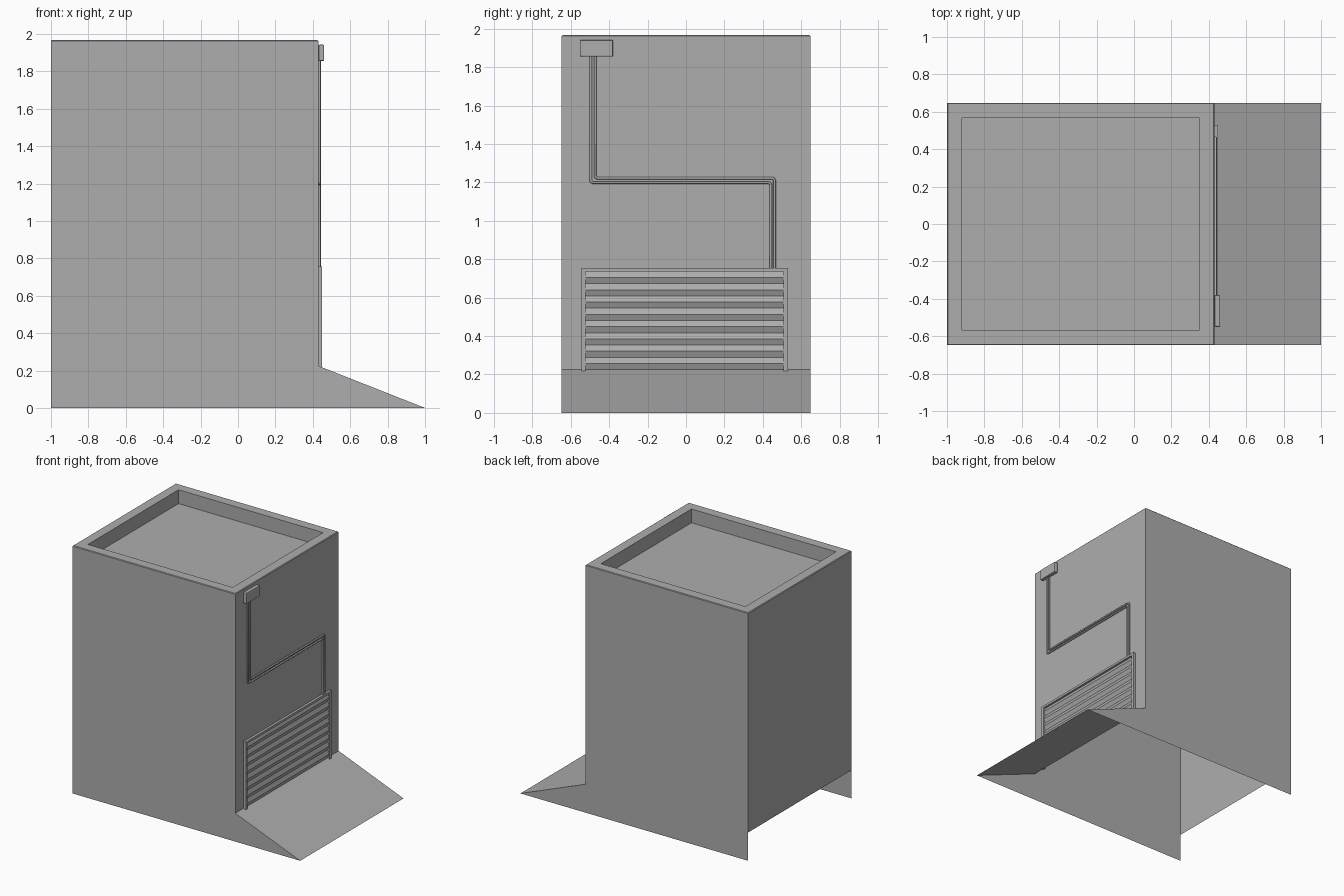
import bpy, bmesh
from mathutils import Vector

if "Cube" in bpy.data.objects:
    bpy.data.objects.remove(bpy.data.objects["Cube"], do_unlink=True)

SHADE = (0.42, 0.42, 0.42, 1)
grey = bpy.data.materials.new("mid grey")
grey.use_nodes = True
grey.diffuse_color = SHADE
grey.node_tree.nodes["Principled BSDF"].inputs["Base Color"].default_value = SHADE

BACK, WALL, TIP = -1.0, 0.43, 1.0     # x of far wall, vent wall and ramp tip
HALF, TOP, SILL = 0.648, 1.967, 0.225  # half depth, height, ramp top


def add_object(name, bm):
    mesh = bpy.data.meshes.new(name)
    bm.to_mesh(mesh)
    bm.free()
    mesh.materials.append(grey)
    obj = bpy.data.objects.new(name, mesh)
    bpy.context.collection.objects.link(obj)
    return obj


def box(name, low, high, bevel=0.0):
    low, high = Vector(low), Vector(high)
    bm = bmesh.new()
    bmesh.ops.create_cube(bm, size=1)
    for v in bm.verts:
        v.co = (low + high) / 2 + v.co * (high - low)
    obj = add_object(name, bm)
    if bevel:
        mod = obj.modifiers.new("soft edges", "BEVEL")
        mod.width = bevel
        mod.segments = 2
    return obj


# Hollow shell, open underneath, with a parapet and sunken roof
bm = bmesh.new()


def ring(inset, z):
    x0, x1, y = BACK + inset, WALL - inset, HALF - inset
    return [bm.verts.new(p) for p in ((x0, -y, z), (x1, -y, z), (x1, y, z), (x0, y, z))]


chamfer = 0.005
rings = [ring(0, TOP - chamfer), ring(chamfer, TOP), ring(0.08, TOP), ring(0.08, TOP - 0.11)]
for a, b in zip(rings, rings[1:]):
    for i in range(4):
        j = (i + 1) % 4
        bm.faces.new((a[i], a[j], b[j], b[i]))
bm.faces.new(rings[-1])

sides = []
for y, far, near in ((-HALF, rings[0][0], rings[0][1]), (HALF, rings[0][3], rings[0][2])):
    foot, tip, sill, back = [bm.verts.new((x, y, z)) for x, z in
                             ((BACK, 0), (TIP, 0), (WALL, SILL), (BACK, SILL))]
    outline = [foot, tip, sill, near, far, back]
    bm.faces.new(outline if y < 0 else outline[::-1])
    sides.append(outline)
f, b = sides
bm.faces.new((f[1], b[1], b[2], f[2]))   # ramp
bm.faces.new((f[2], b[2], b[3], f[3]))   # vent wall
bm.faces.new((b[5], f[5], f[4], b[4]))   # far wall, stops above the ground
add_object("shell", bm)

# Louvred vent: frame plus a sawtooth profile swept across it
V0, V1, VTOP, OUT = -0.545, 0.53, 0.755, 0.45
RIM = 0.022
box("vent_frame_front", (WALL, V0, SILL - 0.01), (OUT, V0 + RIM, VTOP))
box("vent_frame_back", (WALL, V1 - RIM, SILL - 0.01), (OUT, V1, VTOP))
box("vent_frame_top", (WALL, V0 + RIM, VTOP - 0.018), (OUT, V1 - RIM, VTOP))

bm = bmesh.new()
count = 8
step = (VTOP - 0.018 - SILL) / count
profile = [(WALL + 0.003, VTOP - 0.018)]
for i in range(count):
    z = VTOP - 0.018 - i * step
    profile += [(OUT - 0.004, z - step * 0.5), (WALL + 0.003, z - step)]
rows = [[bm.verts.new((x, y, z)) for y in (V0 + RIM, V1 - RIM)] for x, z in profile]
for a, b in zip(rows, rows[1:]):
    bm.faces.new((a[0], b[0], b[1], a[1]))
add_object("vent_slats", bm)

# Junction box
box("junction_box", (WALL, -0.55, 1.855), (0.461, -0.38, 1.942), 0.006)


# Pair of parallel pipes with softened corners
def pipe(name, y0, z_mid, y1):
    r = 0.012
    path = [(y0, 1.86), (y0, z_mid + r), (y0 + r * 0.3, z_mid + r * 0.3), (y0 + r, z_mid),
            (y1 - r, z_mid), (y1 - r * 0.3, z_mid - r * 0.3), (y1, z_mid - r), (y1, VTOP - 0.01)]
    curve = bpy.data.curves.new(name, "CURVE")
    curve.dimensions = "3D"
    curve.bevel_depth = 0.007
    curve.bevel_resolution = 2
    spline = curve.splines.new("POLY")
    spline.points.add(len(path) - 1)
    for point, (y, z) in zip(spline.points, path):
        point.co = (WALL + 0.006, y, z, 1)
    curve.materials.append(grey)
    bpy.context.collection.objects.link(bpy.data.objects.new(name, curve))


pipe("lower_pipe", -0.496, 1.199, 0.441)
pipe("upper_pipe", -0.473, 1.222, 0.461)
